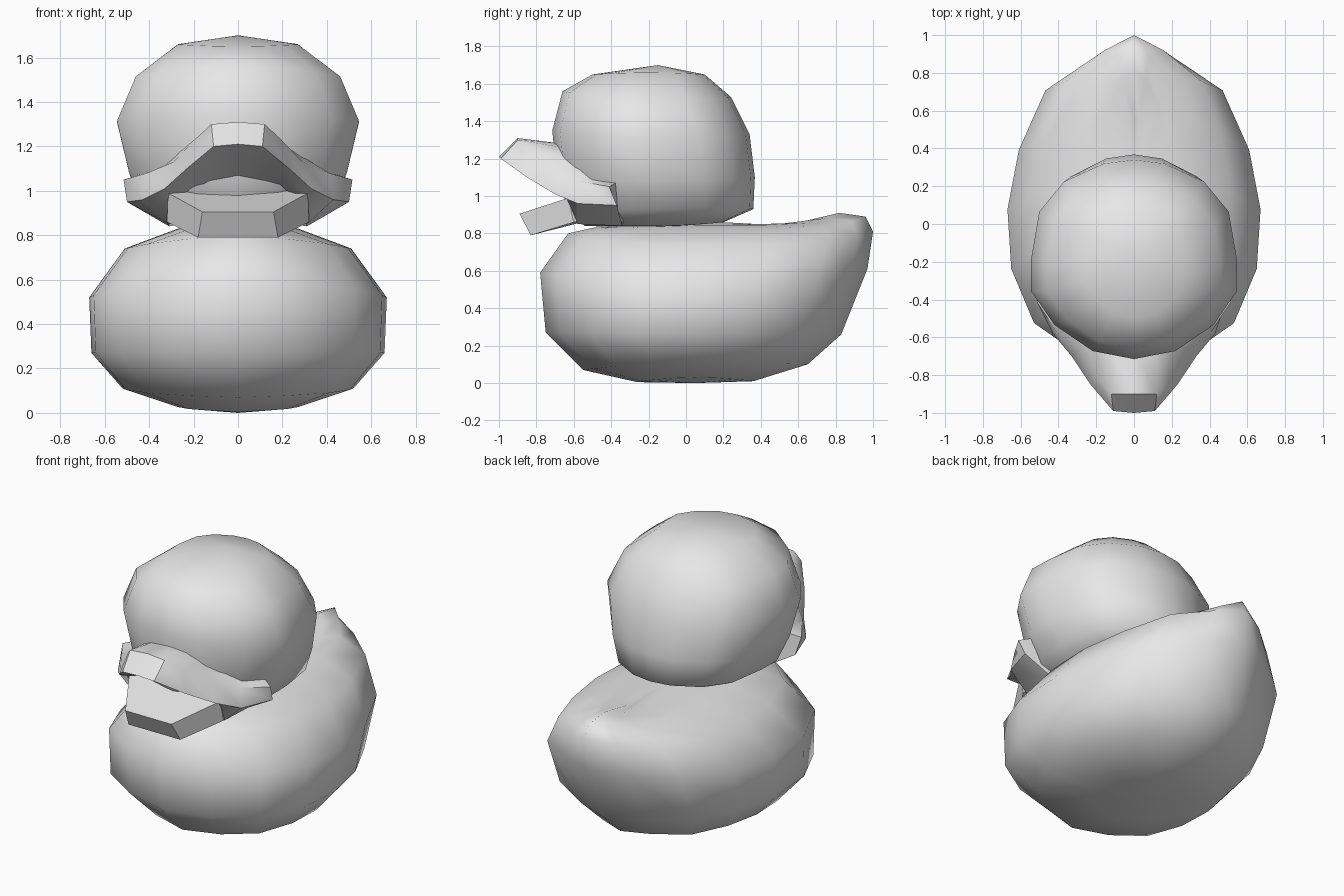
import bpy
import bmesh
import math

cube = bpy.data.objects.get("Cube")
if cube:
    bpy.data.objects.remove(cube, do_unlink=True)

rubber = bpy.data.materials.new("plain_grey_rubber")
rubber.use_nodes = True
grey = (0.8, 0.8, 0.8, 1.0)
rubber.diffuse_color = grey
rubber.node_tree.nodes["Principled BSDF"].inputs["Base Color"].default_value = grey


def finish(name, bm, smooth_angle):
    """Turn a bmesh into a shaded, coloured object."""
    bmesh.ops.remove_doubles(bm, verts=bm.verts, dist=0.0005)
    bmesh.ops.recalc_face_normals(bm, faces=bm.faces)
    mesh = bpy.data.meshes.new(name)
    bm.to_mesh(mesh)
    bm.free()
    mesh.materials.append(rubber)
    obj = bpy.data.objects.new(name, mesh)
    bpy.context.scene.collection.objects.link(obj)
    bpy.ops.object.select_all(action='DESELECT')
    obj.select_set(True)
    bpy.context.view_layer.objects.active = obj
    if smooth_angle:
        bpy.ops.object.shade_smooth_by_angle(angle=math.radians(smooth_angle))
    return obj


def bridge(bm, loop_a, loop_b):
    """Join two closed loops of equal length with quads."""
    count = len(loop_a)
    for i in range(count):
        j = (i + 1) % count
        bm.faces.new((loop_a[i], loop_a[j], loop_b[j], loop_b[i]))


def fan(bm, loop, centre):
    """Close a loop with triangles meeting at a point."""
    tip = bm.verts.new(centre)
    for i, vert in enumerate(loop):
        bm.faces.new((vert, loop[(i + 1) % len(loop)], tip))


def ring(bm, outline, width, side_z, front, back, bend):
    """Horizontal loop whose front and back ends may rise above its sides."""
    half = []
    for across, along in outline:
        y = front[0] + (back[0] - front[0]) * along
        c = 2 * along - 1
        end_z = back[1] if c > 0 else front[1]
        half.append((width * across, y, side_z + (end_z - side_z) * abs(c) ** bend))
    points = half + [(-x, y, z) for x, y, z in half[-2:0:-1]]
    return [bm.verts.new(p) for p in points]


def stacked_shape(name, outline, rings, bottom, top):
    """Loft a stack of loops from the bottom point to the top point."""
    bm = bmesh.new()
    loops = [ring(bm, outline, *r) for r in rings]
    for lower, upper in zip(loops, loops[1:]):
        bridge(bm, lower, upper)
    fan(bm, loops[0], bottom)
    fan(bm, loops[-1], top)
    return finish(name, bm, 80)


# Body: egg-shaped outline, pointed at the tail, with an upturned tail tip
body_outline = [(0, 1), (.31, .95), (.7, .85), (.91, .67), (1, .49),
                (.97, .31), (.79, .146), (.43, .05), (0, 0)]
# width, side height, front (y, z), back (y, z), bend
body_rings = [
    (.28, .03, (-.26, .005), (.36, .01), 2),
    (.52, .11, (-.55, .07), (.65, .10), 2),
    (.66, .27, (-.75, .27), (.83, .26), 2),
    (.67, .52, (-.78, .59), (.97, .61), 2),
    (.51, .74, (-.63, .80), (1.0, .81), 3),
    (.27, .83, (-.50, .83), (.96, .89), 5),
    (.18, .845, (-.35, .84), (.82, .91), 5),
    (.08, .85, (-.2, .85), (.57, .84), 2),
]
stacked_shape("body", body_outline, body_rings, (0, .05, 0), (0, .2, .86))

# Head: rounder outline with a flattened, slightly raised base
head_outline = [(0, 1), (.3, .98), (.68, .89), (.92, .74), (1, .5),
                (1, .34), (.77, .17), (.4, .04), (0, 0)]
head_rings = [
    (.28, .84, (-.54, .84), (.20, .86), 2),
    (.43, .93, (-.62, .90), (.36, .93), 2),
    (.49, 1.08, (-.69, 1.10), (.368, 1.1), 2),
    (.545, 1.31, (-.715, 1.35), (.34, 1.33), 2),
    (.46, 1.51, (-.66, 1.56), (.24, 1.53), 2),
    (.27, 1.66, (-.50, 1.65), (.10, 1.65), 2),
]
stacked_shape("head", head_outline, head_rings, (0, -.15, .83), (0, -.15, 1.7))

# Upper beak: closed sections running from the middle out to the cheek,
# each as back, ridge, lip, underside, root
beak_half = [
    [(0, -.66, 1.28), (0, -.9, 1.31), (0, -1, 1.21), (0, -.88, 1.15), (0, -.58, 1.03)],
    [(.12, -.66, 1.26), (.12, -.9, 1.3), (.11, -.99, 1.2), (.12, -.88, 1.14), (.13, -.58, 1.02)],
    [(.2, -.63, 1.22), (.19, -.82, 1.235), (.23, -.85, 1.1), (.21, -.76, 1.06), (.2, -.58, 1.01)],
    [(.28, -.57, 1.16), (.29, -.67, 1.13), (.33, -.7, 1.01), (.31, -.64, .99), (.28, -.56, .95)],
    [(.37, -.46, 1.09), (.41, -.57, 1.08), (.43, -.58, .96), (.31, -.58, .85), (.25, -.5, .85)],
    [(.42, -.36, 1.08), (.515, -.41, 1.05), (.5, -.37, .95), (.31, -.34, .84), (.3, -.33, .9)],
]
sections = [[(-x, y, z) for x, y, z in s] for s in beak_half[:0:-1]] + beak_half
bm = bmesh.new()
loops = [[bm.verts.new(p) for p in s] for s in sections]
for left, right in zip(loops, loops[1:]):
    bridge(bm, left, right)
for end in (loops[0], loops[-1]):
    bm.faces.new(end)
finish("upper_beak", bm, 50)

# Lower beak: flat-faced tapered slab, tilted down towards its tip
top_half = [(.16, -.89, .905), (.315, -.63, .99), (.26, -.42, 1.04)]
base_half = [(.18, -.83, .79), (.32, -.6, .86), (.26, -.4, .9)]
bm = bmesh.new()
slab = []
for half in (top_half, base_half):
    points = half + [(-x, y, z) for x, y, z in reversed(half)]
    slab.append([bm.verts.new(p) for p in points])
    bm.faces.new(slab[-1])
bridge(bm, *slab)
finish("lower_beak", bm, 0)
